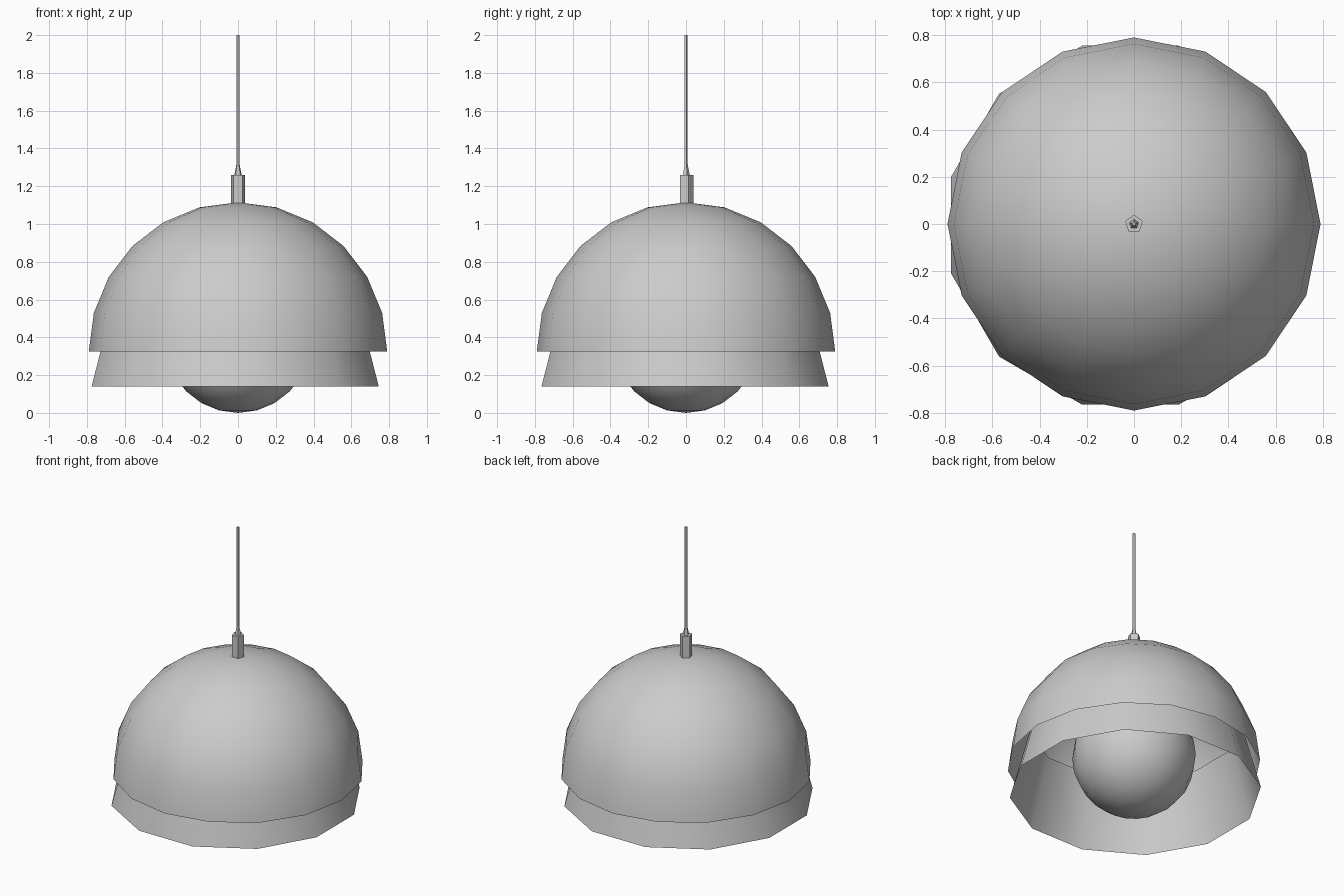
import bpy, bmesh
from math import sin, cos, pi, radians

if "Cube" in bpy.data.objects:
    bpy.data.objects.remove(bpy.data.objects["Cube"])


def lathe(name, profile, sides, start=0.0, centre=(0.0, 0.0), smooth=60):
    """Revolve (radius, z) points about a vertical axis; radius 0 makes a pole."""
    bm = bmesh.new()
    rings = []
    for r, z in profile:
        n = 1 if r < 1e-5 else sides
        rings.append([bm.verts.new((centre[0] + r * cos(start + 2 * pi * i / sides),
                                    centre[1] + r * sin(start + 2 * pi * i / sides), z))
                      for i in range(n)])
    for a, b in zip(rings, rings[1:]):
        for i in range(sides):
            j = (i + 1) % sides
            quad = [a[i % len(a)], a[j % len(a)], b[j % len(b)], b[i % len(b)]]
            bm.faces.new(list(dict.fromkeys(quad)))
    mesh = bpy.data.meshes.new(name)
    bm.to_mesh(mesh)
    bm.free()
    obj = bpy.data.objects.new(name, mesh)
    bpy.context.collection.objects.link(obj)
    bpy.ops.object.select_all(action='DESELECT')
    obj.select_set(True)
    bpy.context.view_layer.objects.active = obj
    if smooth:
        bpy.ops.object.shade_smooth_by_angle(angle=radians(smooth))
    return obj


def arc(radius, z, first, last, steps):
    """Profile points on a circle, angles in degrees above the horizon."""
    angles = [radians(first + (last - first) * i / steps) for i in range(steps + 1)]
    return [(radius * cos(a), z + radius * sin(a)) for a in angles]


# Outer dome: open hemisphere sheet
lathe("outer_dome", arc(0.79, 0.325, 0, 90, 6), 16)

# Inner flared shade: open 12-sided sleeve, slightly off centre
lathe("inner_shade", [(0.787, 0.14), (0.662, 0.61)], 12,
      start=radians(15), centre=(-0.015, -0.005))

# Globe bulb
lathe("bulb", arc(0.387, 0.387, -90, 90, 12), 16)

# Five-sided cap, its tapered collar, and the hanging cord
lathe("cap", [(0, 1.10), (0.039, 1.10), (0.039, 1.26), (0, 1.26)], 5,
      start=pi / 2, smooth=30)
lathe("collar", [(0.02, 1.26), (0.009, 1.315)], 5, start=pi / 2, smooth=30)
lathe("cord", [(0.009, 1.26), (0.009, 2.0), (0, 2.0)], 5, start=pi / 2, smooth=30)
